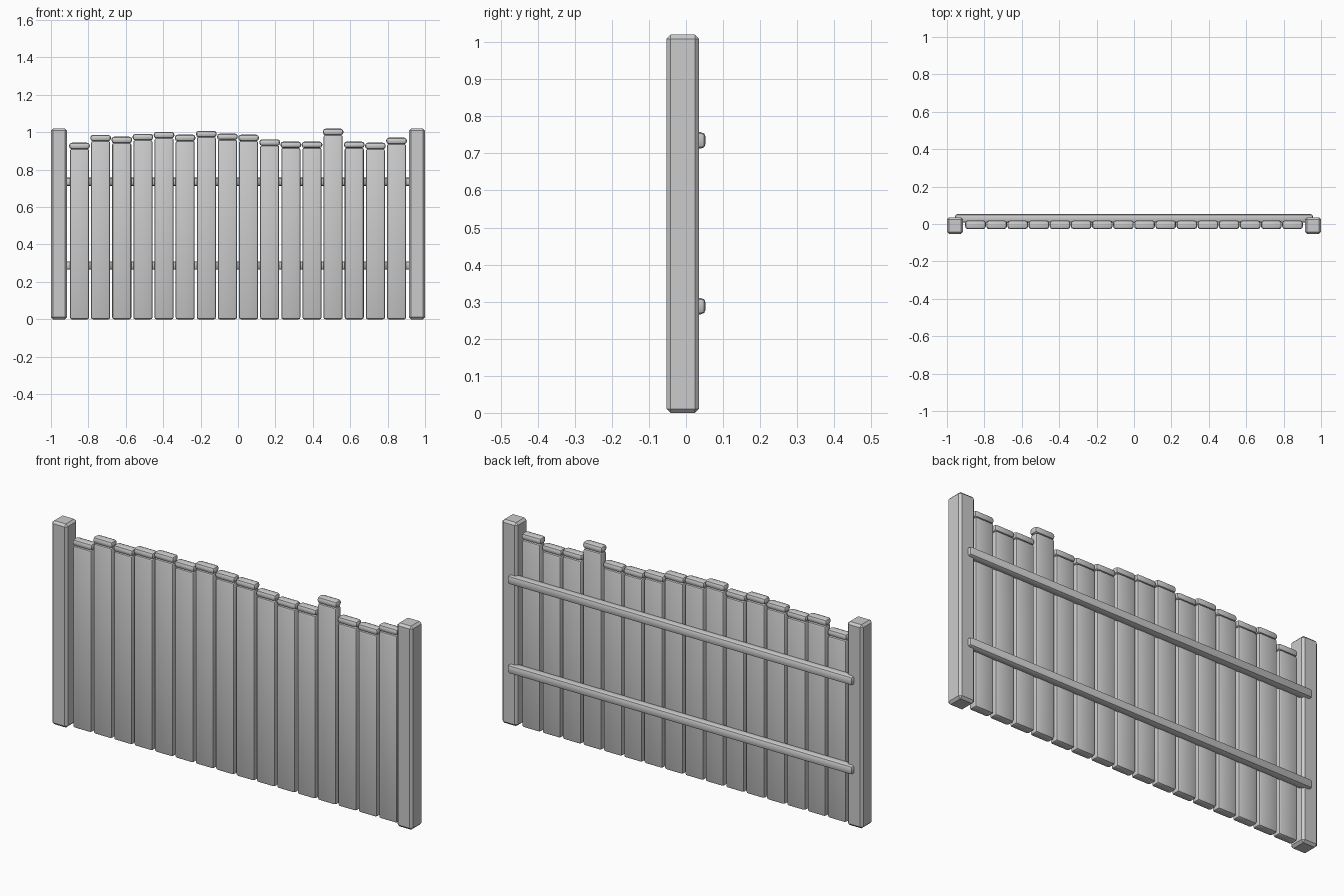
import bpy

if "Cube" in bpy.data.objects:
    bpy.data.objects.remove(bpy.data.objects["Cube"])


def block(name, lo, hi, bevel, segments=2):
    """Bevelled box between two opposite corners."""
    mid = [(a + b) / 2 for a, b in zip(lo, hi)]
    bpy.ops.mesh.primitive_cube_add(size=1, location=mid)
    ob = bpy.context.object
    ob.name = name
    ob.scale = [b - a for a, b in zip(lo, hi)]
    bpy.ops.object.transform_apply(location=False, rotation=False, scale=True)
    mod = ob.modifiers.new("Bevel", "BEVEL")
    mod.width = bevel
    mod.segments = segments
    mod.limit_method = "NONE"
    bpy.ops.object.modifier_apply(modifier=mod.name)
    bpy.ops.object.shade_smooth_by_angle(angle=0.6)
    return ob


# End posts
for side, x in (("left", -0.957), ("right", 0.957)):
    block(f"{side}_post", (x - 0.043, -0.053, 0), (x + 0.043, 0.035, 1.02), 0.011, 1)

# Uneven pickets, each with a rounded cap
TOPS = [0.944, 0.986, 0.976, 0.991, 1.002, 0.987, 1.008, 0.993,
        0.987, 0.962, 0.95, 0.95, 1.019, 0.95, 0.944, 0.971]
CAP = 0.034
for i, top in enumerate(TOPS):
    x = (i - 7.5) * 0.113
    block(f"picket_{i + 1}", (x - 0.051, -0.026, 0), (x + 0.051, 0.019, top - CAP + 0.001), 0.010)
    block(f"picket_cap_{i + 1}", (x - 0.055, -0.027, top - CAP), (x + 0.055, 0.019, top), 0.014)

# Horizontal rails across the back
for name, z in (("lower_rail", 0.288), ("upper_rail", 0.735)):
    block(name, (-0.957, 0.008, z - 0.022), (0.957, 0.053, z + 0.022), 0.013)
